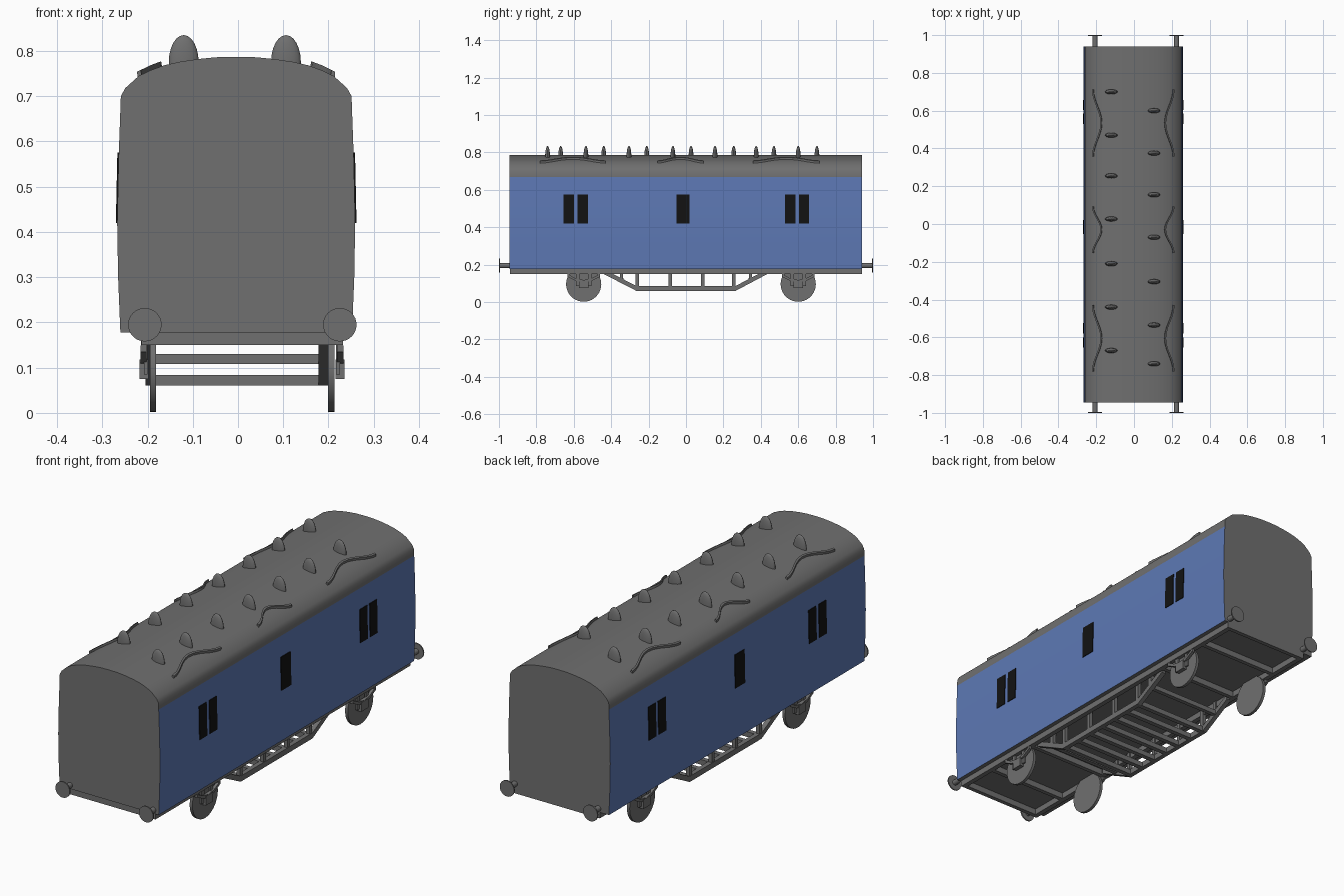
import bpy, bmesh, math
from mathutils import Vector

if "Cube" in bpy.data.objects:
    bpy.data.objects.remove(bpy.data.objects["Cube"])


def material(name, rgb):
    m = bpy.data.materials.new(name)
    m.diffuse_color = (*rgb, 1)
    m.use_nodes = True
    m.node_tree.nodes["Principled BSDF"].inputs["Base Color"].default_value = m.diffuse_color
    return m


GREY = material("grey", (0.16, 0.16, 0.16))
BLUE = material("blue", (0.11, 0.19, 0.46))
BLACK = material("window black", (0.006, 0.006, 0.006))


def finish(name, bm, *mats, smooth=None):
    bmesh.ops.recalc_face_normals(bm, faces=bm.faces)
    me = bpy.data.meshes.new(name)
    bm.to_mesh(me)
    bm.free()
    for m in mats:
        me.materials.append(m)
    ob = bpy.data.objects.new(name, me)
    bpy.context.collection.objects.link(ob)
    if smooth:
        bpy.ops.object.select_all(action='DESELECT')
        ob.select_set(True)
        bpy.context.view_layer.objects.active = ob
        bpy.ops.object.shade_smooth_by_angle(angle=math.radians(smooth))
    return ob


def add_prism(bm, pts, a, b, axis):
    """Extrude a 2D outline along x (points are y, z) or y (points are x, z)."""
    def ring(t):
        return [bm.verts.new((t, p, z) if axis == 'x' else (p, t, z)) for p, z in pts]
    r0, r1 = ring(a), ring(b)
    n = len(pts)
    bm.faces.new(r0)
    bm.faces.new(r1)
    for i in range(n):
        bm.faces.new((r0[i], r0[(i + 1) % n], r1[(i + 1) % n], r1[i]))


def add_box(bm, x0, x1, y0, y1, z0, z1):
    add_prism(bm, [(y0, z0), (y1, z0), (y1, z1), (y0, z1)], x0, x1, 'x')


def add_strip(bm, path, thick, x0, x1):
    """Bent bar: a (y, z) path thickened upwards, extruded across x."""
    add_prism(bm, path + [(y, z + thick) for y, z in reversed(path)], x0, x1, 'x')


def disc(bm, x, y, z, r, depth, axis, segs=32):
    pts = [((y if axis == 'x' else x) + r * math.cos(2 * math.pi * i / segs),
            z + r * math.sin(2 * math.pi * i / segs)) for i in range(segs)]
    c = x if axis == 'x' else y
    add_prism(bm, pts, c - depth / 2, c + depth / 2, axis)


# Cross-section: bowed side wall, then arched roof (half width, height)
CX = -0.004
WALL = [(0.256, 0.178), (0.261, 0.30), (0.263, 0.42), (0.260, 0.56), (0.256, 0.67)]
ROOF = [(0.255, 0.70), (0.245, 0.718), (0.215, 0.745), (0.190, 0.757), (0.160, 0.768),
        (0.125, 0.776), (0.085, 0.782), (0.045, 0.786), (0.0, 0.787)]


def roof_z(x):
    for (xa, za), (xb, zb) in zip(ROOF, ROOF[1:]):
        if xb <= x <= xa:
            return za + (zb - za) * (xa - x) / (xa - xb)
    return ROOF[0][1]


def wall_x(z):
    for (xa, za), (xb, zb) in zip(WALL, WALL[1:]):
        if za <= z <= zb:
            return xa + (xb - xa) * (z - za) / (zb - za)


# Body: blue side walls, grey roof and ends
half = WALL + ROOF
bm = bmesh.new()
outline = [(CX + x, z) for x, z in half] + [(CX - x, z) for x, z in half[-2::-1]]
add_prism(bm, outline, -0.945, 0.94, 'y')
bm.normal_update()
for f in bm.faces:
    c = f.calc_center_median()
    f.material_index = int(abs(f.normal.x) > 0.9 and c.z < 0.67)
finish("body", bm, GREY, BLUE, smooth=30)

# Windows: thin curved plates on both walls
bm = bmesh.new()
for s in (-1, 1):
    for y0, y1 in ((-0.655, -0.60), (-0.58, -0.525), (-0.052, 0.02), (0.53, 0.585), (0.603, 0.657)):
        zs = (0.42, 0.56, 0.575)
        prof = [(CX + s * (wall_x(z) + 0.003), z) for z in zs]
        prof += [(CX + s * (wall_x(z) - 0.002), z) for z in reversed(zs)]
        add_prism(bm, prof, y0, y1, 'y')
finish("windows", bm, BLACK)

# Roof vents: flattened domes in two staggered rows
for row, x, ys in (("left", -0.12, (0.70, 0.47, 0.255, 0.027, -0.21, -0.44, -0.67)),
                   ("right", 0.106, (0.60, 0.375, 0.155, -0.07, -0.305, -0.535, -0.74))):
    bm = bmesh.new()
    for y in ys:
        vs = bmesh.ops.create_uvsphere(bm, u_segments=20, v_segments=12, radius=1)['verts']
        for v in vs:
            v.co = (x + v.co.x * 0.033, y + v.co.y * 0.013, 0.775 + v.co.z * 0.06)
    finish(row + "_roof_vents", bm, GREY, smooth=40)

# Rain strips: bowed ribs lying on the roof
bm = bmesh.new()
for s in (-1, 1):
    for yc, hl in ((0.535, 0.178), (-0.03, 0.123), (-0.605, 0.175)):
        rings = []
        for i in range(13):
            t = i / 6 - 1
            x = 0.168 + 0.045 * (0.5 - 0.5 * math.cos(math.pi * t))
            z = roof_z(x)
            rings.append([bm.verts.new((CX + s * (x + dx), yc + t * hl, z + dz))
                          for dx, dz in ((-0.005, -0.004), (-0.002, 0.012), (0.006, 0.008), (0.005, -0.008))])
        for a, b in zip(rings, rings[1:]):
            for k in range(4):
                bm.faces.new((a[k], a[(k + 1) % 4], b[(k + 1) % 4], b[k]))
        bm.faces.new(rings[0])
        bm.faces.new(rings[-1])
finish("rain_strips", bm, GREY)

# Underframe: long side beams, end beams and cross members
bm = bmesh.new()
for x0, x1 in ((-0.213, -0.19), (0.209, 0.232)):
    add_box(bm, x0, x1, -0.94, 0.94, 0.15, 0.18)
for y in (-0.93, -0.74, -0.46, 0.46, 0.74, 0.93):
    add_box(bm, -0.2, 0.22, y - 0.01, y + 0.01, 0.15, 0.18)
finish("underframe", bm, GREY)

# Truss: dropped side frames with posts
LOW = [(-0.44, 0.15), (-0.265, 0.06), (0.265, 0.06), (0.435, 0.15)]
bm = bmesh.new()
for x0, x1 in ((-0.205, -0.183), (0.178, 0.2)):
    add_strip(bm, LOW, 0.026, x0, x1)
    for y, z in ((-0.345, 0.11), (-0.26, 0.07), (-0.085, 0.07), (0.09, 0.07), (0.255, 0.07), (0.345, 0.115)):
        add_box(bm, x0 + 0.002, x1 - 0.002, y - 0.009, y + 0.009, z, 0.18)
finish("truss_frames", bm, GREY)

# Truss rungs across the bottom
bm = bmesh.new()
for i in range(7):
    y = -0.255 + 0.085 * i
    add_box(bm, -0.19, 0.185, y - 0.011, y + 0.011, 0.06, 0.084)
for y in (-0.345, 0.345):
    add_box(bm, -0.19, 0.185, y - 0.01, y + 0.01, 0.108, 0.13)
finish("truss_rungs", bm, GREY)

# Wheels with axle guards, boxes and leaf springs
AXLES = (-0.547, 0.60)
bm = bmesh.new()
for y in AXLES:
    for x in (-0.188, 0.206):
        disc(bm, x, y, 0.096, 0.094, 0.014, 'x', 40)
finish("wheels", bm, GREY, smooth=40)

bm = bmesh.new()
for y in AXLES:
    for xc, s in ((-0.196, -1), (0.213, 1)):
        def out(a, b):
            return sorted((xc + s * a, xc + s * b))
        for d in (-0.032, 0.032):
            add_box(bm, *out(0.004, 0.012), y + d - 0.01, y + d + 0.01, 0.085, 0.16)
        add_box(bm, *out(0.002, 0.022), y - 0.026, y + 0.026, 0.075, 0.118)
        add_strip(bm, [(y - 0.085, 0.135), (y - 0.04, 0.112), (y, 0.104), (y + 0.04, 0.112),
                       (y + 0.085, 0.135)], 0.014, *out(0.006, 0.02))
        for d in (-0.08, 0.08):
            add_box(bm, *out(0.006, 0.018), y + d - 0.007, y + d + 0.007, 0.135, 0.16)
finish("axle_guards", bm, GREY)

# Buffers: shank and round head at each corner
bm = bmesh.new()
for x in (-0.206, 0.225):
    for s in (-1, 1):
        disc(bm, x, s * 0.965, 0.195, 0.013, 0.07, 'y', 16)
        disc(bm, x, s * 0.997, 0.195, 0.037, 0.006, 'y', 32)
finish("buffers", bm, GREY, smooth=40)
